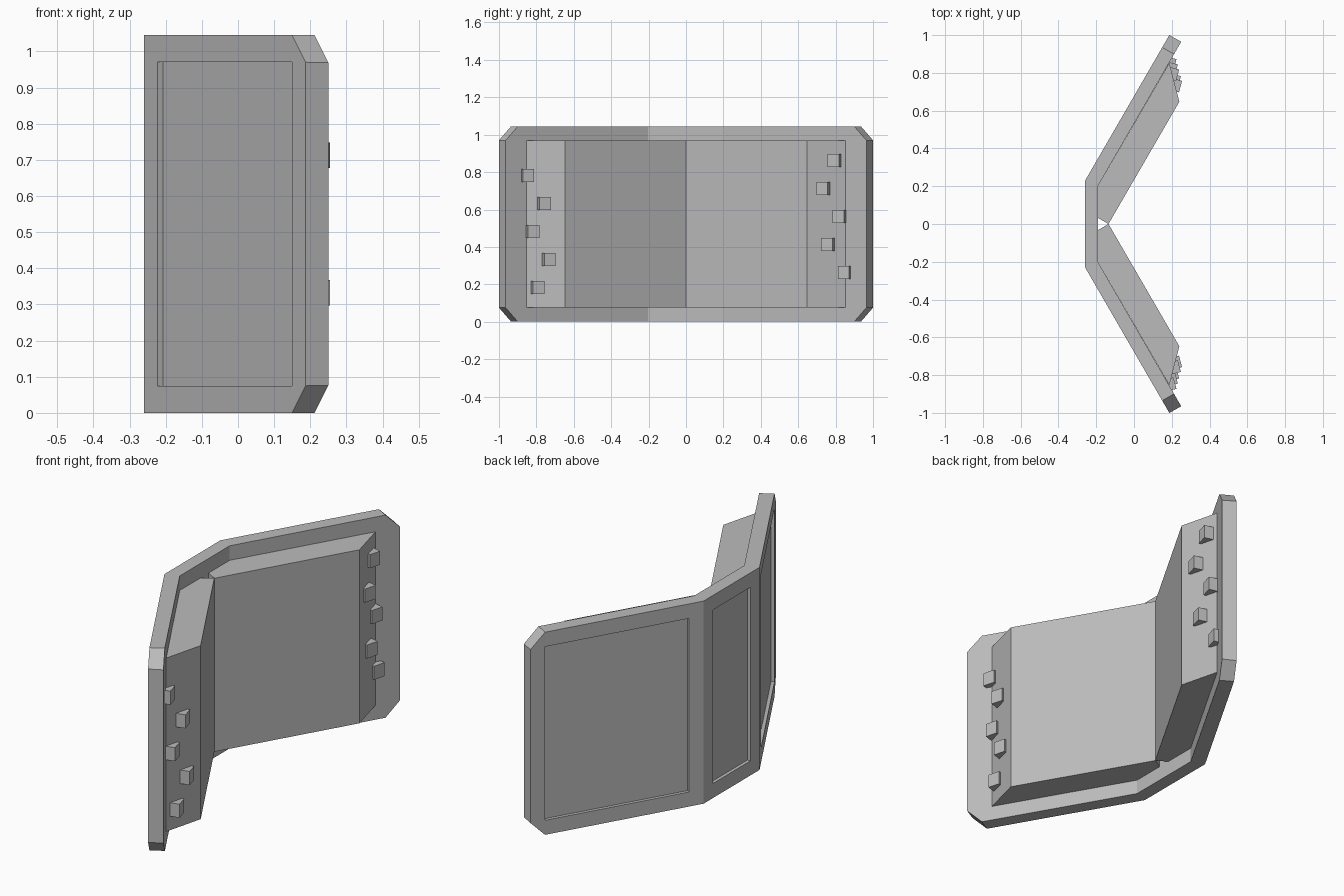
import bpy, bmesh, math
from mathutils import Vector, Matrix

cube = bpy.data.objects.get("Cube")
if cube:
    bpy.data.objects.remove(cube, do_unlink=True)

HEIGHT, RIM, RECESS = 1.045, 0.075, 0.017
GREY = (0.5, 0.5, 0.5, 1.0)

metal = bpy.data.materials.new("plain grey")
metal.use_nodes = True
metal.diffuse_color = GREY
metal.node_tree.nodes["Principled BSDF"].inputs["Base Color"].default_value = GREY


def make_object(name, bm):
    bmesh.ops.recalc_face_normals(bm, faces=bm.faces)
    mesh = bpy.data.meshes.new(name)
    bm.to_mesh(mesh)
    bm.free()
    mesh.materials.append(metal)
    obj = bpy.data.objects.new(name, mesh)
    bpy.context.collection.objects.link(obj)
    return obj


def prism(outline, bottom, top):
    """Extrude a flat plan outline upwards."""
    bm = bmesh.new()
    base = bm.faces.new([bm.verts.new((x, y, bottom)) for x, y in outline])
    new = bmesh.ops.extrude_face_region(bm, geom=[base])["geom"]
    verts = [v for v in new if isinstance(v, bmesh.types.BMVert)]
    bmesh.ops.translate(bm, verts=verts, vec=(0, 0, top - bottom))
    bmesh.ops.recalc_face_normals(bm, faces=bm.faces)
    return bm


# Folded three-panel shell
half = [(-0.26, 0.228), (0.187, 1.0), (0.25, 0.965), (-0.19, 0.203)]
bm = prism(half + [(x, -y) for x, y in reversed(half)], 0, HEIGHT)

# Sunken rectangle on the outside of each panel
bm.normal_update()
panels = [f for f in bm.faces if f.normal.x < -0.7]
bmesh.ops.inset_individual(bm, faces=panels, thickness=RIM, use_even_offset=True)
floors = bmesh.ops.extrude_discrete_faces(bm, faces=panels)["faces"]
for f in floors:
    f.normal_update()
    bmesh.ops.translate(bm, verts=f.verts, vec=f.normal * -RECESS)

# Clipped corners at both ends
for side in (-1, 1):
    for up in (-1, 1):
        z = HEIGHT - RIM if up > 0 else RIM
        bmesh.ops.bisect_plane(
            bm, geom=bm.verts[:] + bm.edges[:] + bm.faces[:], clear_outer=True,
            plane_co=(0.187, side, z), plane_no=Vector((0.5, side * 0.866, up)).normalized())
        bmesh.ops.holes_fill(bm, edges=[e for e in bm.edges if e.is_boundary])
make_object("folded_shell", bm)

# Thick inner pads with slanted ends
pad = [(-0.19, 0.203), (0.187, 0.853), (0.24, 0.647), (-0.135, 0.0), (-0.19, 0.032)]
for side, label in ((1, "back"), (-1, "front")):
    make_object(label + "_inner_pad",
                prism([(x, y * side) for x, y in pad], RIM, HEIGHT - RIM))

# Studs scattered over the slanted pad ends
for side, label in ((1, "back"), (-1, "front")):
    for i, y in enumerate((0.795, 0.735, 0.822, 0.76, 0.85)):
        z = 0.863 - 0.15 * i
        x = 0.187 + (0.853 - y) * 0.257
        bm = bmesh.new()
        bmesh.ops.create_cube(bm, size=1)
        place = (Matrix.Translation((x, y * side, z if side > 0 else HEIGHT - z))
                 @ Matrix.Rotation(math.radians(-15 * side), 4, "Z")
                 @ Matrix.Diagonal((0.06, 0.063, 0.07, 1)))
        bmesh.ops.transform(bm, matrix=place, verts=bm.verts)
        make_object(f"{label}_stud_{i + 1}", bm)
